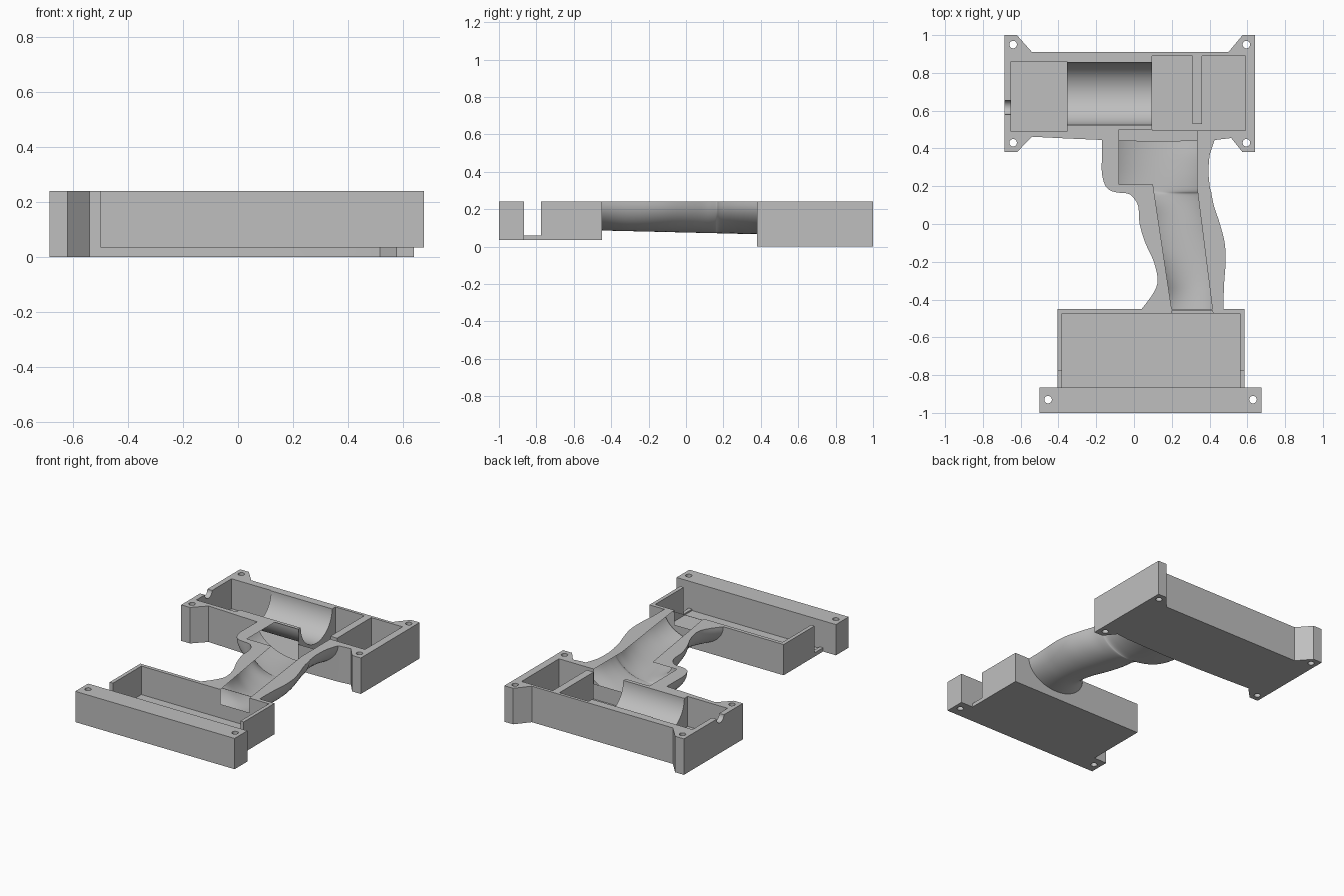
import bpy, bmesh, math

old = bpy.data.objects.get("Cube")
if old:
    bpy.data.objects.remove(old, do_unlink=True)

TOP = 0.24      # height of the open rim
ABOVE = 0.4     # cutters reach past the rim


def new_object(name, bm):
    bmesh.ops.recalc_face_normals(bm, faces=bm.faces)
    mesh = bpy.data.meshes.new(name)
    bm.to_mesh(mesh)
    bm.free()
    ob = bpy.data.objects.new(name, mesh)
    bpy.context.collection.objects.link(ob)
    return ob


def prism(name, outline, z0, z1):
    bm = bmesh.new()
    face = bm.faces.new([bm.verts.new((x, y, z0)) for x, y in outline])
    ext = bmesh.ops.extrude_face_region(bm, geom=[face])
    verts = [g for g in ext["geom"] if isinstance(g, bmesh.types.BMVert)]
    bmesh.ops.translate(bm, verts=verts, vec=(0, 0, z1 - z0))
    return new_object(name, bm)


def box(name, x0, x1, y0, y1, z0, z1=ABOVE):
    return prism(name, [(x0, y0), (x1, y0), (x1, y1), (x0, y1)], z0, z1)


def circle(cx, cy, r, n):
    return [(cx + r * math.cos(math.tau * i / n), cy + r * math.sin(math.tau * i / n))
            for i in range(n)]


def x_cylinder(name, x0, x1, y, r, n=96):
    ob = prism(name, circle(0, 0, r, n), x0, x1)
    for v in ob.data.vertices:
        a, b, c = v.co
        v.co = (c, y + a, TOP + b)
    return ob


def combine(target, tool, operation):
    mod = target.modifiers.new(operation.lower(), "BOOLEAN")
    mod.operation = operation
    mod.solver = "EXACT"
    mod.object = tool
    bpy.context.view_layer.objects.active = target
    bpy.ops.object.modifier_apply(modifier=mod.name)
    bpy.data.objects.remove(tool, do_unlink=True)


def spline(rows, steps=4):
    """Smooth curve through the rows."""
    out = []
    for i in range(len(rows) - 1):
        p = [rows[max(0, min(len(rows) - 1, i + k))] for k in (-1, 0, 1, 2)]
        for s in range(steps):
            t = s / steps
            out.append([b + 0.5 * t * (c - a + t * (2 * a - 5 * b + 4 * c - d
                        + t * (3 * (b - c) + d - a))) for a, b, c, d in zip(*p)])
    return out + [list(rows[-1])]


def loft_grip(rows, n=28):
    bm = bmesh.new()
    rings = []
    for y, left, right in spline(rows):
        mid, half = (left + right) / 2, (right - left) / 2
        depth = TOP - 0.075 + 0.024 * y
        rings.append([bm.verts.new((mid - half * math.cos(math.pi * i / n), y,
                                    TOP - depth * math.sin(math.pi * i / n) * (0 < i < n)))
                      for i in range(n + 1)])
    for a, b in zip(rings, rings[1:]):
        for i in range(n + 1):
            j = (i + 1) % (n + 1)
            bm.faces.new((a[i], a[j], b[j], b[i]))
    bm.faces.new(rings[0])
    bm.faces.new(rings[-1])
    return new_object("grip", bm)


# Head block with four screw ears
shell = prism("housing_shell", [
    (-0.685, 1), (-0.62, 1), (-0.54, 0.91), (0.5, 0.91), (0.575, 1), (0.64, 1),
    (0.64, 0.38), (0.575, 0.38), (0.515, 0.455), (0.43, 0.445), (0.13, 0.438),
    (-0.17, 0.445), (-0.36, 0.453), (-0.54, 0.462), (-0.62, 0.38), (-0.685, 0.38)], 0, TOP)

# Contoured grip: rows of y, left edge, right edge
grip = loft_grip([
    (0.47, -0.17, 0.43), (0.44, -0.17, 0.425), (0.36, -0.17, 0.4), (0.27, -0.17, 0.395),
    (0.21, -0.155, 0.4), (0.18, -0.13, 0.405), (0.167, -0.09, 0.41), (0.16, -0.03, 0.41),
    (0.135, 0, 0.415), (0.09, 0.023, 0.425), (0, 0.03, 0.455), (-0.1, 0.06, 0.48),
    (-0.2, 0.105, 0.485), (-0.3, 0.125, 0.478), (-0.37, 0.1, 0.475),
    (-0.45, 0.04, 0.475), (-0.46, 0.03, 0.475)])
combine(shell, grip, "UNION")

# Foot box with its wide front bar
foot = prism("foot", [
    (-0.5, -1), (0.675, -1), (0.675, -0.865), (0.585, -0.865), (0.585, -0.45),
    (-0.405, -0.45), (-0.405, -0.865), (-0.5, -0.865)], 0.035, TOP)
combine(shell, foot, "UNION")

# Hollows: gear bay, motor cradle, split rear bay, shaft notch, foot bay, grip channel
cutters = [
    box("gear_bay", -0.65, -0.355, 0.49, 0.86, 0.04),
    x_cylinder("motor_cradle", -0.4, 0.13, 0.69, 0.165),
    prism("rear_bay", [(0.095, 0.495), (0.59, 0.495), (0.59, 0.89), (0.36, 0.89),
                       (0.36, 0.53), (0.31, 0.53), (0.31, 0.89), (0.095, 0.89)], 0.04, ABOVE),
    x_cylinder("shaft_notch", -0.8, -0.6, 0.617, 0.038, 48),
    box("foot_bay", -0.38, 0.56, -0.865, -0.475, 0.05),
    box("side_notch", -0.7, 0.8, -0.865, -0.775, 0.06),
    prism("grip_channel", [(-0.08, 0.5), (-0.08, 0.21), (0.1, 0.21), (0.205, -0.49),
                           (0.42, -0.49), (0.333, 0.2), (0.333, 0.5)], 0.142, ABOVE),
]

# Screw holes
holes = [(x, y) for x in (-0.64, 0.595) for y in (0.95, 0.43)]
holes += [(-0.455, -0.93), (0.63, -0.93)]
cutters += [prism("screw_hole", circle(x, y, 0.02, 32), -0.1, ABOVE) for x, y in holes]
for cutter in cutters:
    combine(shell, cutter, "DIFFERENCE")

# Plain grey plastic
grey = bpy.data.materials.new("plain_grey")
grey.use_nodes = True
colour = (0.52, 0.52, 0.52, 1)
grey.diffuse_color = colour
grey.node_tree.nodes["Principled BSDF"].inputs["Base Color"].default_value = colour
shell.data.materials.clear()
shell.data.materials.append(grey)
for poly in shell.data.polygons:
    poly.material_index = 0

bpy.ops.object.select_all(action="DESELECT")
shell.select_set(True)
bpy.context.view_layer.objects.active = shell
bpy.ops.object.shade_smooth_by_angle(angle=math.radians(32))
